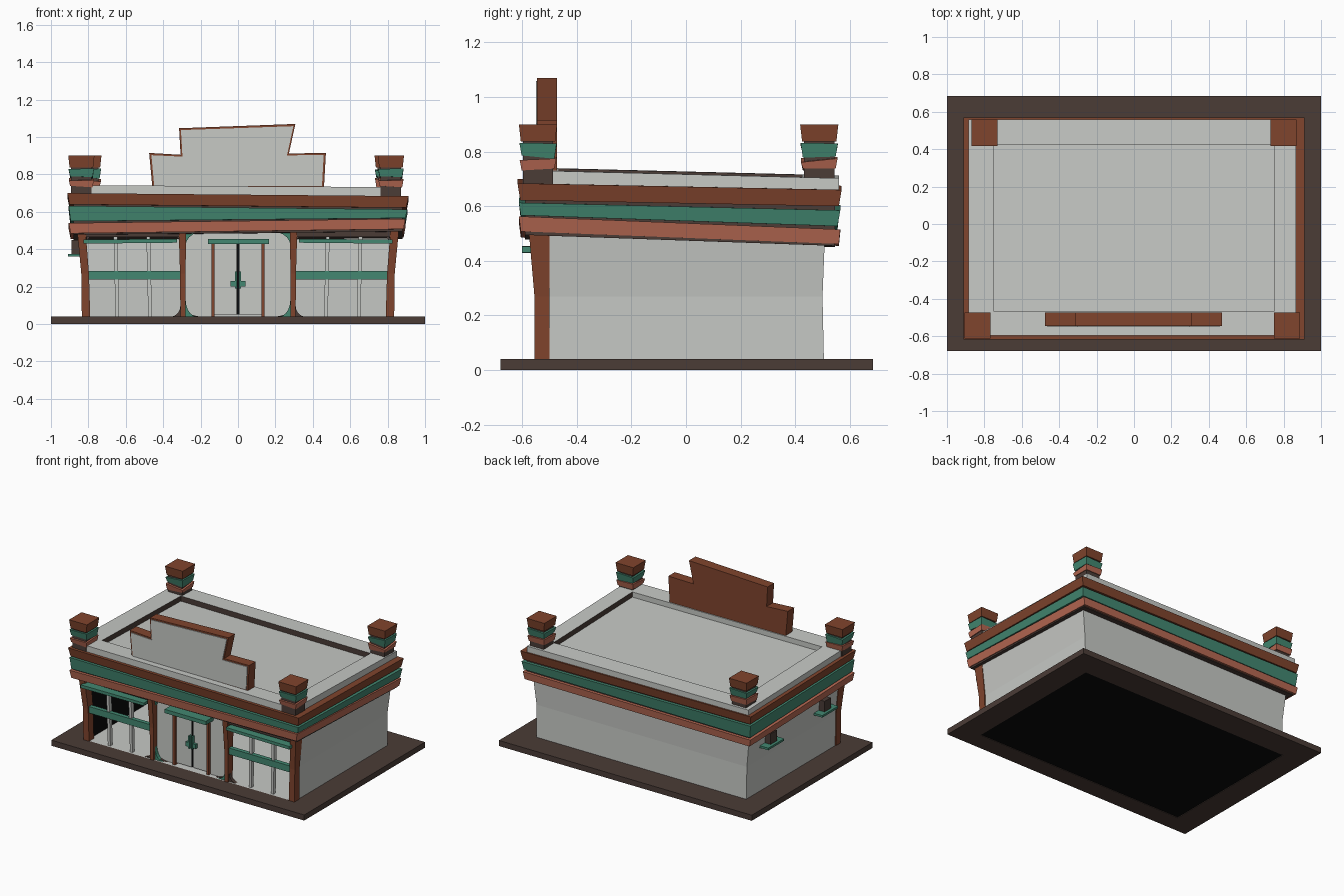
import bpy, bmesh, math

if "Cube" in bpy.data.objects:
    bpy.data.objects.remove(bpy.data.objects["Cube"])


def material(name, r, g, b):
    m = bpy.data.materials.new(name)
    m.diffuse_color = (r, g, b, 1)
    m.use_nodes = True
    m.node_tree.nodes["Principled BSDF"].inputs["Base Color"].default_value = m.diffuse_color
    return m


GREY = material("pale_grey", .57, .585, .56)
RUST = material("rust_brown", .216, .058, .026)
GREEN = material("teal_green", .056, .245, .165)
SALMON = material("salmon", .47, .14, .085)
BROWN = material("dark_brown", .069, .045, .037)
BLACK = material("black", .003, .003, .003)


def finish(name, bm, mat, second=None, rule=None):
    bmesh.ops.recalc_face_normals(bm, faces=bm.faces)
    bm.normal_update()
    if rule:
        for f in bm.faces:
            if rule(f):
                f.material_index = 1
    me = bpy.data.meshes.new(name)
    bm.to_mesh(me)
    bm.free()
    me.materials.append(mat)
    if second:
        me.materials.append(second)
    ob = bpy.data.objects.new(name, me)
    bpy.context.collection.objects.link(ob)
    return ob


def add_loft(bm, sections):
    # sections: (x0, x1, y0, y1, z); z is one height or front-left, front-right, back-right, back-left
    rows = []
    for x0, x1, y0, y1, z in sections:
        zs = z if isinstance(z, tuple) else (z,) * 4
        rows.append([bm.verts.new((x, y, h)) for (x, y), h in
                     zip(((x0, y0), (x1, y0), (x1, y1), (x0, y1)), zs)])
    bm.faces.new(rows[0][::-1])
    bm.faces.new(rows[-1])
    for a, b in zip(rows, rows[1:]):
        for i in range(4):
            j = (i + 1) % 4
            bm.faces.new((a[i], a[j], b[j], b[i]))


def loft(name, sections, mat, second=None, rule=None):
    bm = bmesh.new()
    add_loft(bm, sections)
    return finish(name, bm, mat, second, rule)


def box(name, x0, x1, y0, y1, z0, z1, mat, second=None, rule=None):
    return loft(name, [(x0, x1, y0, y1, z0), (x0, x1, y0, y1, z1)], mat, second, rule)


def ring(name, outer, inner, low, high, mat, second=None, rule=None):
    # rectangular frame whose heights follow functions of x and y
    bm = bmesh.new()
    X0, X1, Y0, Y1 = outer
    x0, x1, y0, y1 = inner
    for a, b, c, d in ((X0, X1, Y0, y0), (X0, X1, y1, Y1), (X0, x0, y0, y1), (x1, X1, y0, y1)):
        cs = ((a, c), (b, c), (b, d), (a, d))
        add_loft(bm, [(a, b, c, d, tuple(f(*p) for p in cs)) for f in (low, high)])
    return finish(name, bm, mat, second, rule)


def prism(name, pts, y0, y1, mat):
    bm = bmesh.new()
    a = [bm.verts.new((x, y0, z)) for x, z in pts]
    b = [bm.verts.new((x, y1, z)) for x, z in pts]
    bm.faces.new(a)
    bm.faces.new(b[::-1])
    for i in range(len(pts)):
        j = (i + 1) % len(pts)
        bm.faces.new((a[i], b[i], b[j], a[j]))
    return finish(name, bm, mat)


def fillet(name, x, z, w, h, y0, y1, mat):
    # concave corner bracket; the signs of w and h give its direction
    arc = [(x + w - w * math.sin(t), z + h - h * math.cos(t))
           for t in [math.pi / 2 * i / 5 for i in range(6)]]
    return prism(name, [(x, z)] + arc, y0, y1, mat)


# Base frame and floor
ring("base_slab", (-1, 1, -.68, .685), (-.83, .83, -.55, .505),
     lambda x, y: 0, lambda x, y: .04, BROWN)
box("floor", -.83, .83, -.55, .505, .004, .04, GREY, BLACK, lambda f: f.normal.z < -.5)

# Walls, flaring outwards to the top
for s, side in ((-1, "left"), (1, "right")):
    secs = [(s * x, s * (x - .02), y, yb, z) for x, y, yb, z in
            ((.83, -.545, .505, .04), (.832, -.545, .50, .27), (.86, -.57, .51, .52))]
    loft(side + "_wall", secs, GREY, BLACK, lambda f, s=s: f.normal.x * s < -.5)
loft("back_wall", [(-.83, .83, .485, .505, .04), (-.832, .832, .48, .50, .27),
                   (-.86, .86, .49, .51, .52)], GREY)

# Cornice: dark core and three crooked bands
loft("cornice_core", [(-.88, .88, -.59, .545, (.478, .495, .455, .45)),
                      (-.88, .88, -.59, .545, (.68, .67, .65, .66))], BROWN)
loft("salmon_band", [(-.895, .885, -.605, .56, (.485, .508, .462, .455)),
                     (-.905, .895, -.612, .565, (.54, .563, .515, .505))], SALMON)
loft("green_band", [(-.895, .895, -.605, .555, (.55, .567, .527, .515)),
                    (-.905, .905, -.612, .565, (.632, .613, .585, .605))], GREEN)
loft("rust_band", [(-.90, .90, -.607, .56, (.64, .622, .60, .615)),
                   (-.912, .912, -.617, .57, (.70, .684, .66, .675))], RUST)


# Roof and parapet
def tilt(h):
    return lambda x, y: h - .006 * x - .014 * y / .55


roof = tilt(.685)
loft("roof", [(-.77, .77, -.48, .44, .64),
              (-.77, .77, -.48, .44, (roof(-.77, -.48), roof(.77, -.48), roof(.77, .44), roof(-.77, .44)))],
     GREY)


def inner_face(f):
    c = f.calc_center_median()
    flat = abs(f.normal.z) < .5
    return flat and ((abs(c.x) < .76 and f.normal.x * c.x < -.1) or (.4 < c.y < .45 and f.normal.y < -.5))


ring("parapet", (-.885, .865, -.595, .56), (-.75, .75, -.465, .425),
     tilt(.64), tilt(.722), GREY, BROWN, inner_face)

# Corner pillars
for name, x, y in (("front_left", -.8375, -.542), ("front_right", .8175, -.542),
                   ("back_left", -.80, .488), ("back_right", .80, .488)):
    def tier(part, r0, r1, z0, z1, mat):
        loft(name + "_pillar_" + part, [(x - r0, x + r0, y - r0, y + r0, z0),
                                        (x - r1, x + r1, y - r1, y + r1, z1)], mat)
    d = .004 if y < 0 else -.004
    tier("core", .055, .055, .68, .86, BROWN)
    tier("salmon", .06, .067, (.735 + d, .735 - d, .738, .738), (.772 - d, .765 + d, .775, .78), SALMON)
    tier("green", .06, .068, (.79, .782 + d, .778 - d, .782), (.825 + d, .832, .83, .825), GREEN)
    tier("cap", .063, .07, .838, .90, RUST)

# Stepped sign board with a pale face plate
sign = [(-.455, .70), (-.475, .915), (-.307, .905), (-.315, 1.047), (.307, 1.07),
        (.272, .912), (.47, .915), (.458, .70)]
prism("sign_board", sign, -.545, -.472, RUST)
plate = [(-.448, .738), (-.463, .903), (-.297, .895), (-.305, 1.037), (.296, 1.058),
         (.262, .902), (.458, .904), (.449, .738)]
prism("sign_face", plate, -.55, -.543, GREY)

# Shopfront posts
for s, side in ((-1, "left"), (1, "right")):
    loft(side + "_corner_post", [(s * .79, s * .835, -.555, -.50, .04),
                                 (s * .797, s * .838, -.555, -.50, .27),
                                 (s * .815, s * .86, -.575, -.50, .50)], RUST)
    loft(side + "_middle_post", [(s * .28, s * .308, -.555, -.50, .04),
                                 (s * .28, s * .31, -.555, -.50, .27),
                                 (s * .278, s * .317, -.575, -.50, .50)], RUST)
    # Bay rail, canopy and mullions
    box(side + "_bay_rail", s * .305, s * .797, -.545, -.515, .237, .283, GREEN)
    loft(side + "_bay_canopy", [(s * .325, s * .825, -.60, -.53, (.435, .43, .43, .435)),
                                (s * .325, s * .825, -.60, -.53, (.455, .452, .452, .455))], GREEN)
    box(side + "_bay_header", s * .30, s * .83, -.565, -.50, .465, .51, BROWN)
    for i, mx in enumerate((.47, .645)):
        loft(f"{side}_mullion_{i + 1}", [(s * (mx - .01), s * (mx + .01), -.535, -.51, .04),
                                         (s * mx, s * (mx + .02), -.54, -.51, .48)], GREY)
    # Entrance: side panel, door leaf, jamb, handle
    box(side + "_entrance_panel", s * .14, s * .285, -.515, -.50, .04, .49, GREY)
    box(side + "_door_leaf", s * .008, s * .128, -.515, -.50, .05, .43, GREY)
    box(side + "_door_jamb", s * .125, s * .143, -.535, -.495, .04, .44, RUST)
    box(side + "_door_handle", s * .012, s * .04, -.535, -.51, .20, .23, GREEN)
    box(side + "_handle_bar", s * .006, s * .016, -.54, -.51, .19, .28, GREEN)
    # Curved corner brackets
    fillet(side + "_entrance_foot", s * .28, .04, -s * .06, .09, -.54, -.515, GREEN)
    fillet(side + "_entrance_foot_trim", s * .28, .04, -s * .085, .05, -.53, -.512, BROWN)
    fillet(side + "_entrance_top", s * .28, .495, -s * .10, -.075, -.54, -.515, GREEN)
    fillet(side + "_bay_foot", s * .308, .04, s * .05, .06, -.54, -.515, BROWN)
    fillet(side + "_bay_top", s * .308, .48, s * .05, -.06, -.54, -.515, BROWN)
    fillet(side + "_bay_outer_top", s * .81, .48, -s * .05, -.06, -.54, -.515, BROWN)
box("door_gap", -.008, .008, -.51, -.50, .05, .43, BLACK)
box("entrance_transom", -.14, .14, -.51, -.50, .43, .50, GREY)
box("entrance_canopy", -.16, .165, -.60, -.51, .428, .455, GREEN)

# Two small shelves with brackets on the left wall
for i, y in enumerate((.28, -.33)):
    box(f"side_shelf_{i + 1}", -.91, -.825, y - .09, y + .09, .36, .375, GREEN)
    box(f"side_bracket_{i + 1}", -.89, -.835, y - .035, y + .035, .375, .45, BROWN)
